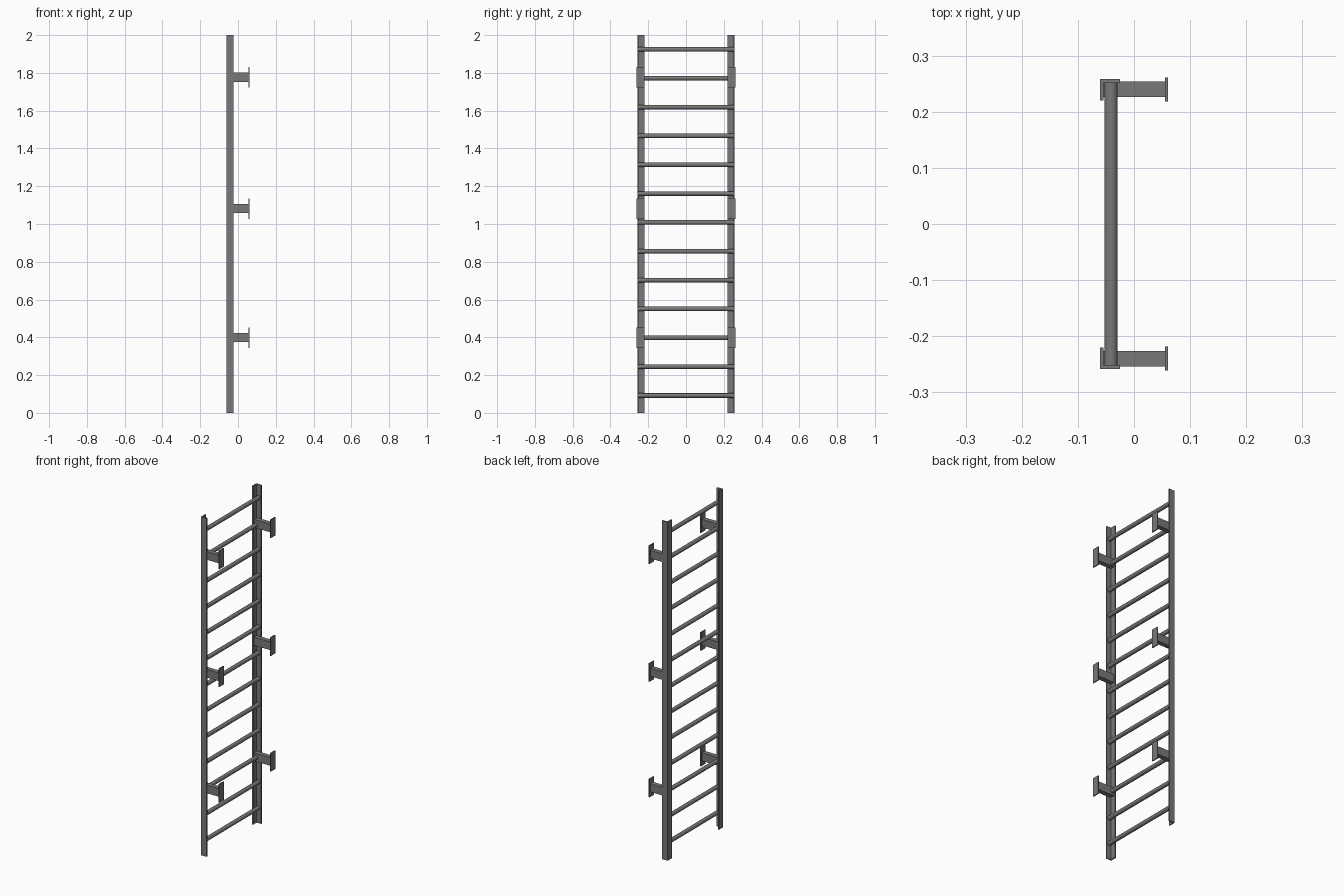
import bpy
import bmesh

old = bpy.data.objects.get("Cube")
if old:
    bpy.data.objects.remove(old, do_unlink=True)

steel = bpy.data.materials.new("grey_steel")
steel.use_nodes = True
GREY = (0.19, 0.19, 0.19, 1)
steel.diffuse_color = GREY
steel.node_tree.nodes["Principled BSDF"].inputs["Base Color"].default_value = GREY


def finish(name, bm):
    bmesh.ops.recalc_face_normals(bm, faces=bm.faces)
    mesh = bpy.data.meshes.new(name)
    bm.to_mesh(mesh)
    bm.free()
    mesh.materials.append(steel)
    obj = bpy.data.objects.new(name, mesh)
    bpy.context.collection.objects.link(obj)
    return obj


def box(name, x0, x1, y, width, z, height):
    bm = bmesh.new()
    bmesh.ops.create_cube(bm, size=1)
    bmesh.ops.scale(bm, vec=(x1 - x0, width, height), verts=bm.verts)
    bmesh.ops.translate(bm, vec=((x0 + x1) / 2, y, z), verts=bm.verts)
    return finish(name, bm)


def angle_rail(name, side):
    # L section: flange on the climbing side, web on the outside
    profile = [(-0.061, 0.22), (-0.054, 0.22), (-0.054, 0.251),
               (-0.025, 0.251), (-0.025, 0.258), (-0.061, 0.258)]
    bm = bmesh.new()
    face = bm.faces.new([bm.verts.new((x, y * side, 0)) for x, y in profile])
    top = bmesh.ops.extrude_face_region(bm, geom=[face])["geom"]
    verts = [v for v in top if isinstance(v, bmesh.types.BMVert)]
    bmesh.ops.translate(bm, vec=(0, 0, 2), verts=verts)
    return finish(name, bm)


# Rails with wall brackets
for label, side in (("front", -1), ("back", 1)):
    angle_rail(label + "_rail", side)
    for level, z in (("lower", 0.398), ("middle", 1.081), ("upper", 1.777)):
        y = 0.24 * side
        box(f"{label}_{level}_bracket_arm", -0.054, 0.056, y, 0.028, z, 0.048)
        box(f"{label}_{level}_wall_plate", 0.055, 0.061, y, 0.043, z, 0.108)

# Round rungs between the rail webs
for i in range(13):
    bpy.ops.mesh.primitive_cylinder_add(
        vertices=32, radius=0.012, depth=0.503,
        location=(-0.041, 0, 0.092 + i * 0.1527), rotation=(1.5708, 0, 0))
    rung = bpy.context.object
    rung.name = f"rung_{i + 1}"
    rung.data.materials.append(steel)
    bpy.ops.object.shade_smooth_by_angle()
